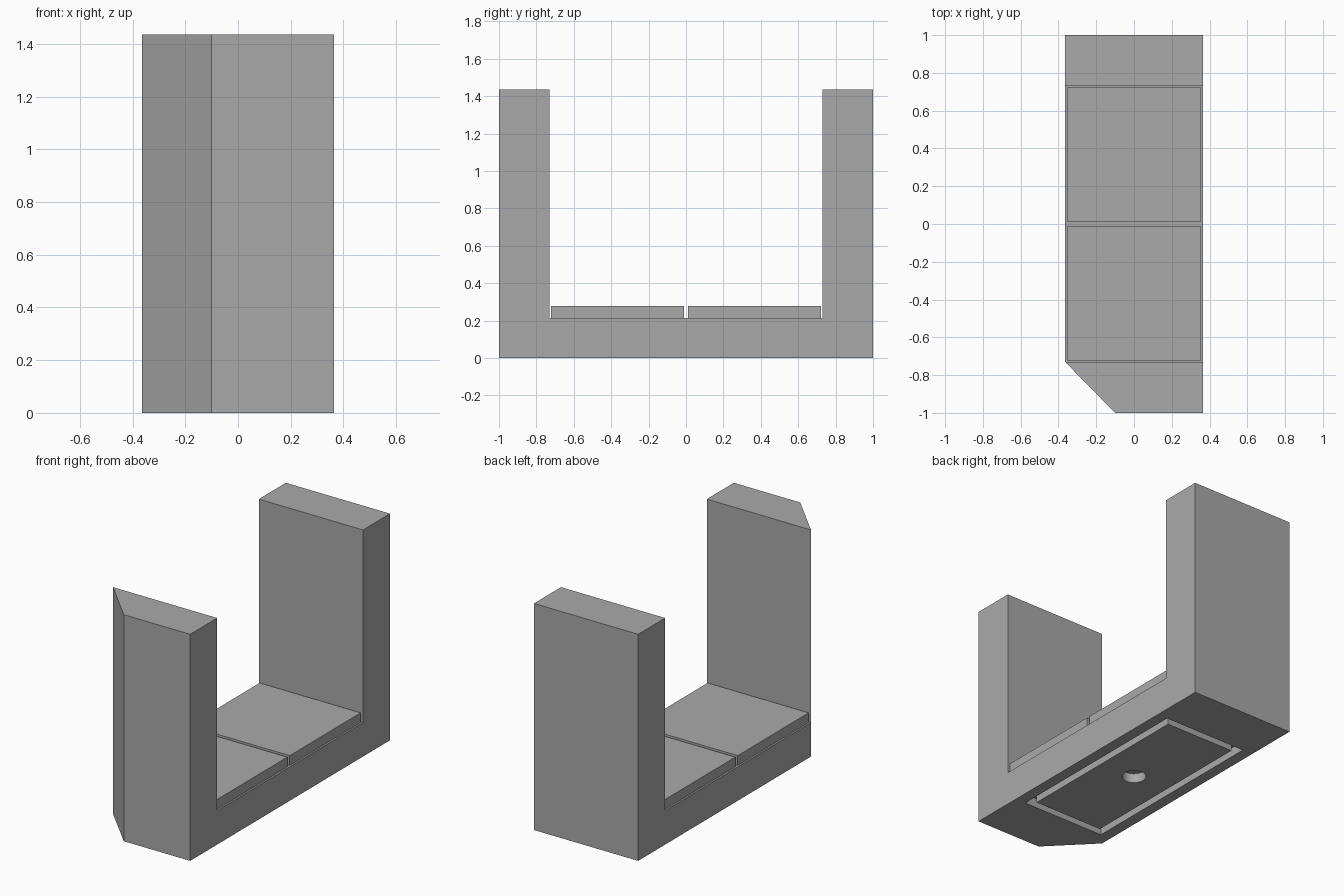
import bpy
import bmesh
from math import pi, cos, sin

cube = bpy.data.objects.get("Cube")
if cube:
    bpy.data.objects.remove(cube, do_unlink=True)

HALF_W, HALF_L, HEIGHT = 0.365, 1.0, 1.435
WALL_Y, FLOOR_Z = 0.73, 0.215
RECESS = 0.06

grey = bpy.data.materials.new("plain_grey")
grey.use_nodes = True
grey.diffuse_color = (0.4, 0.4, 0.4, 1)
grey.node_tree.nodes["Principled BSDF"].inputs["Base Color"].default_value = grey.diffuse_color


def prism(name, outline, z0, z1):
    """Extrude a flat xy outline from z0 up to z1."""
    bm = bmesh.new()
    face = bm.faces.new([bm.verts.new((x, y, z0)) for x, y in outline])
    top = bmesh.ops.extrude_face_region(bm, geom=[face])["geom"]
    verts = [v for v in top if isinstance(v, bmesh.types.BMVert)]
    bmesh.ops.translate(bm, verts=verts, vec=(0, 0, z1 - z0))
    bmesh.ops.recalc_face_normals(bm, faces=bm.faces)
    mesh = bpy.data.meshes.new(name)
    bm.to_mesh(mesh)
    bm.free()
    mesh.materials.append(grey)
    obj = bpy.data.objects.new(name, mesh)
    bpy.context.collection.objects.link(obj)
    return obj


def rect(x, y0, y1):
    return [(-x, y0), (x, y0), (x, y1), (-x, y1)]


def cut(target, cutter):
    """Subtract the cutter and discard it."""
    mod = target.modifiers.new("cut", "BOOLEAN")
    mod.operation, mod.solver, mod.object = "DIFFERENCE", "EXACT", cutter
    bpy.context.view_layer.objects.active = target
    bpy.ops.object.modifier_apply(modifier=mod.name)
    bpy.data.objects.remove(cutter, do_unlink=True)


# U-shaped body with one chamfered front corner
footprint = [(-0.1, -HALF_L), (HALF_W, -HALF_L), (HALF_W, HALF_L),
             (-HALF_W, HALF_L), (-HALF_W, -WALL_Y)]
body = prism("channel_body", footprint, 0, HEIGHT)
cut(body, prism("channel_cutter", rect(1, -WALL_Y, WALL_Y), FLOOR_Z, 2))

# Rectangular groove in the underside
groove = prism("groove_cutter", rect(0.293, -0.655, 0.655), -0.1, RECESS)
cut(groove, prism("groove_core", rect(0.245, -0.607, 0.607), -0.2, 0.2))
cut(body, groove)

# Round blind hole in the middle of the underside
SIDES = 48
circle = [(0.071 * cos(2 * pi * i / SIDES), 0.071 * sin(2 * pi * i / SIDES))
          for i in range(SIDES)]
cut(body, prism("hole_cutter", circle, -0.1, RECESS))
bpy.ops.object.select_all(action="DESELECT")
body.select_set(True)
bpy.context.view_layer.objects.active = body
bpy.ops.object.shade_smooth_by_angle()

# Two pads lying on the channel floor
for name, y0, y1 in (("front_pad", -0.722, -0.012), ("back_pad", 0.012, 0.722)):
    prism(name, rect(0.354, y0, y1), FLOOR_Z, 0.277)
